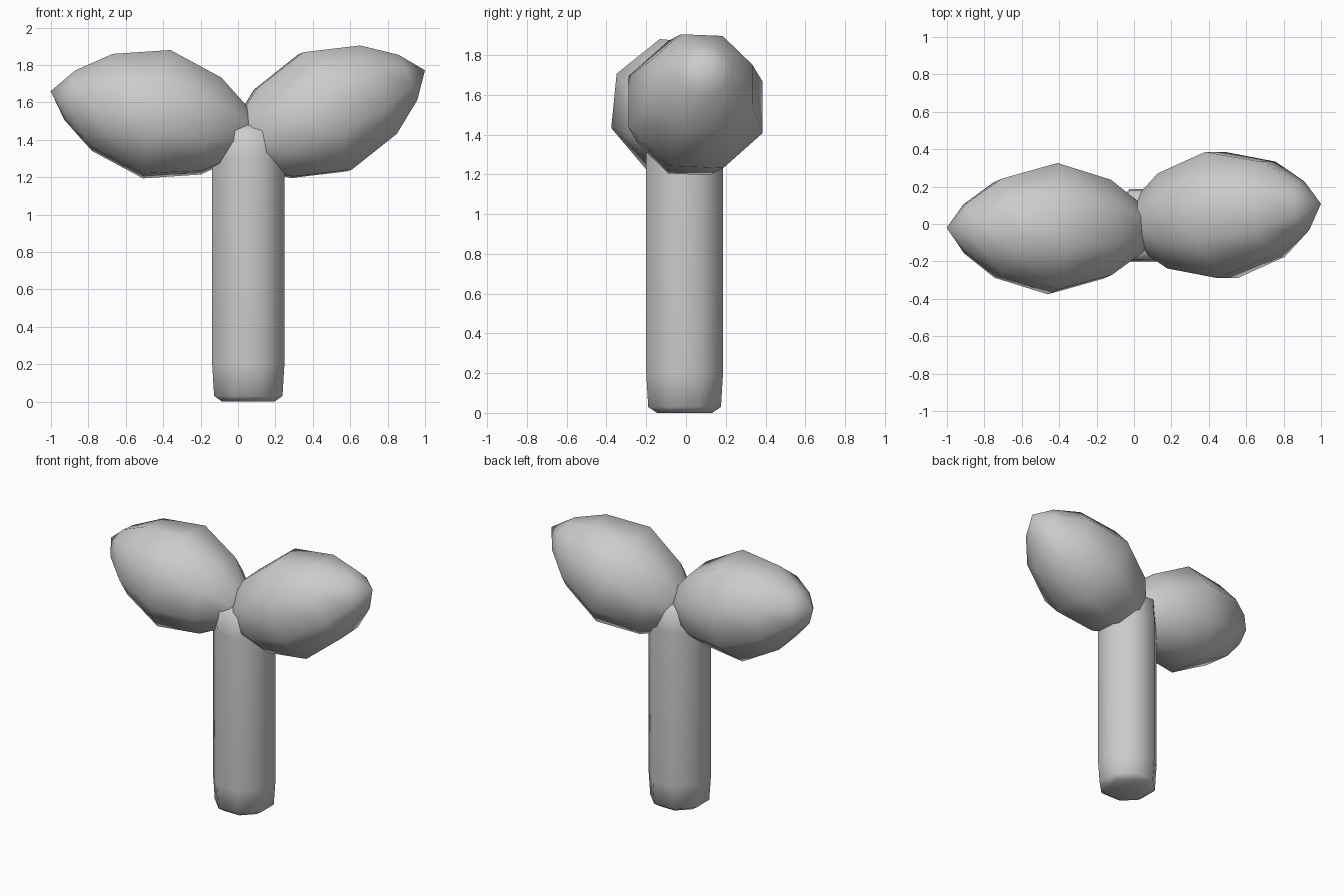
import bpy, bmesh, math
from mathutils import Vector, Matrix

if "Cube" in bpy.data.objects:
    bpy.data.objects.remove(bpy.data.objects["Cube"])


def lathe(name, profile, origin, axis, ref, phase, sides=8):
    """Faceted solid of revolution: profile is (distance along axis, radius)."""
    w = Vector(axis).normalized()
    u = Vector(ref)
    u = (u - w * u.dot(w)).normalized()
    v = w.cross(u)
    bm = bmesh.new()
    rings = []
    for d, r in profile:
        c = Vector(origin) + w * d
        if r == 0:
            rings.append([bm.verts.new(c)])
            continue
        ring = []
        for i in range(sides):
            a = math.radians(phase) + math.tau * i / sides
            ring.append(bm.verts.new(c + r * (u * math.cos(a) + v * math.sin(a))))
        rings.append(ring)
    for a, b in zip(rings, rings[1:]):
        for i in range(sides):
            j = (i + 1) % sides
            quad = [a[i % len(a)], a[j % len(a)], b[j % len(b)], b[i % len(b)]]
            bm.faces.new(list(dict.fromkeys(quad)))
    for end in (rings[0], rings[-1]):
        if len(end) > 1:
            bm.faces.new(end)
    bmesh.ops.recalc_face_normals(bm, faces=bm.faces)
    mesh = bpy.data.meshes.new(name)
    bm.to_mesh(mesh)
    bm.free()
    ob = bpy.data.objects.new(name, mesh)
    bpy.context.collection.objects.link(ob)
    bpy.ops.object.select_all(action='DESELECT')
    ob.select_set(True)
    bpy.context.view_layer.objects.active = ob
    bpy.ops.object.shade_smooth_by_angle(angle=math.radians(60))
    return ob


# Stem: octagonal post with softened ends
lathe("stem", [(0, 0.15), (0.03, 0.198), (0.2, 0.209), (1.3, 0.209), (1.45, 0.2), (1.48, 0.15)],
      (0.055, -0.007, 0), (0, 0, 1), (1, 0, 0), 22.5)

# Leaves: plump pointed buds, widest in the middle
half = [(0.0, 0.367), (0.298, 0.277), (0.475, 0.142), (0.58, 0)]
bud = [(-d, r) for d, r in reversed(half[1:])] + half
lathe("left_leaf", bud, (-0.435, -0.025, 1.537), (-0.565, 0.005, 0.123), (0, -1, 0), -17)
lathe("right_leaf", bud, (0.467, 0.048, 1.55), (0.533, 0.06, 0.222), (0, -1, 0), 22.5)
